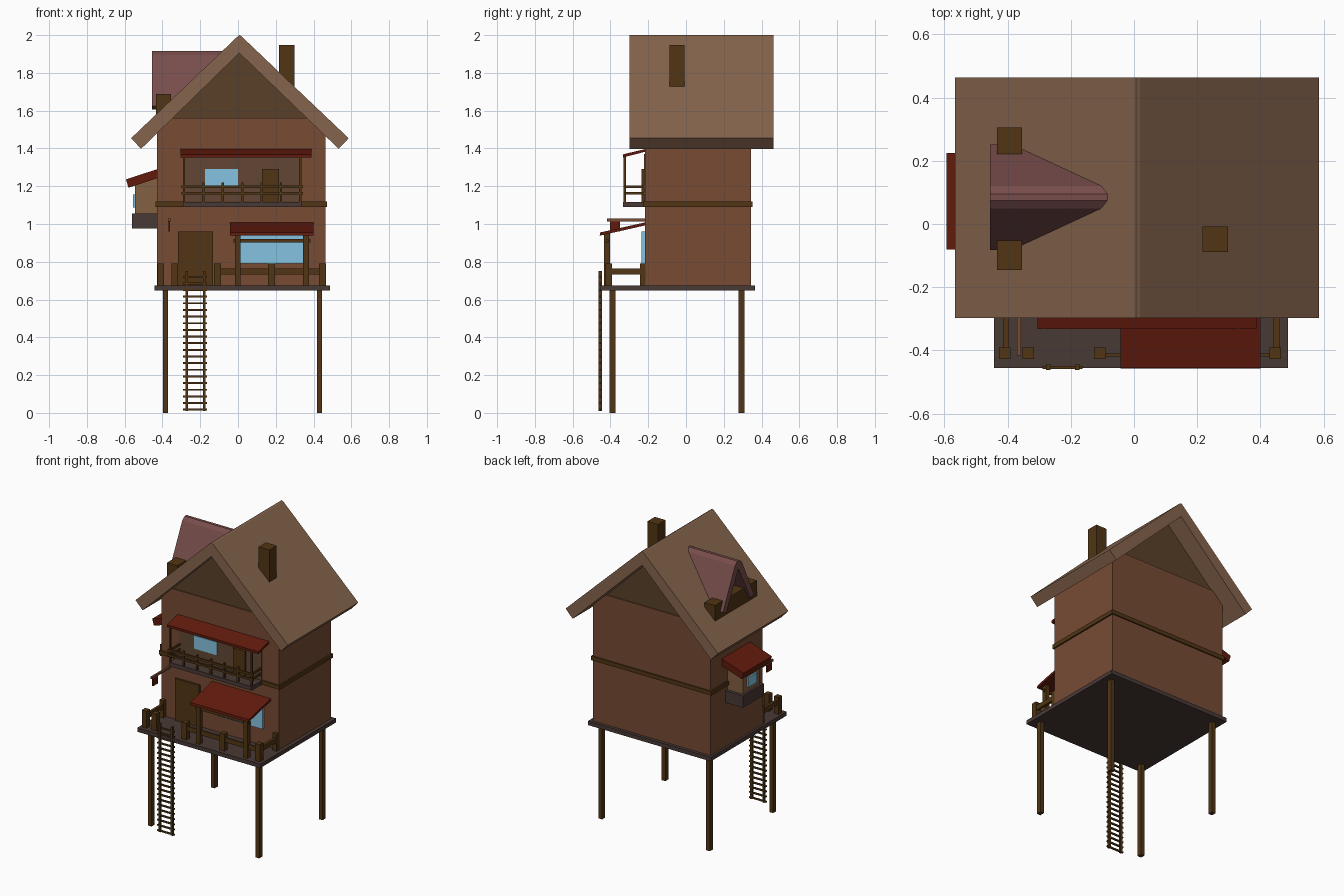
import bpy, bmesh
from mathutils import Vector

if "Cube" in bpy.data.objects:
    bpy.data.objects.remove(bpy.data.objects["Cube"])


def mat(name, r, g, b):
    m = bpy.data.materials.new(name)
    m.diffuse_color = [(c / 255) ** 2.2 for c in (r, g, b)] + [1]
    m.use_nodes = True
    m.node_tree.nodes["Principled BSDF"].inputs["Base Color"].default_value = m.diffuse_color
    return m


WALL = mat("wall_wood", 118, 76, 55)
ROOF = mat("roof_wood", 133, 100, 78)
GABLE = mat("gable_wood", 90, 66, 45)
DARK = mat("dark_timber", 82, 56, 27)
DECK = mat("deck_grey", 74, 60, 57)
RED = mat("red_tile", 98, 32, 20)
PANEL = mat("panel_wood", 98, 72, 55)
GLASS = mat("glass_blue", 132, 194, 224)
MAUVE = mat("mauve_tile", 118, 78, 76)
TAN = mat("bay_wood", 130, 96, 68)


def finish(name, bm, m):
    bmesh.ops.recalc_face_normals(bm, faces=bm.faces)
    me = bpy.data.meshes.new(name)
    bm.to_mesh(me)
    bm.free()
    ob = bpy.data.objects.new(name, me)
    ob.data.materials.append(m)
    bpy.context.collection.objects.link(ob)
    return ob


def box(name, x0, x1, y0, y1, z0, z1, m):
    bm = bmesh.new()
    bmesh.ops.create_cube(bm, size=1)
    for v in bm.verts:
        v.co = Vector(((x0 + x1) / 2 + v.co.x * (x1 - x0),
                       (y0 + y1) / 2 + v.co.y * (y1 - y0),
                       (z0 + z1) / 2 + v.co.z * (z1 - z0)))
    return finish(name, bm, m)


def prism(name, pts, axis, a, b, m):
    """Profile (u, z) extruded along x or y; an end may be a function of z."""
    bm = bmesh.new()
    rings = []
    for end in (a, b):
        ring = []
        for u, z in pts:
            e = end(z) if callable(end) else end
            ring.append(bm.verts.new((e, u, z) if axis == 'x' else (u, e, z)))
        rings.append(ring)
    bm.faces.new(rings[0])
    bm.faces.new(rings[1])
    n = len(pts)
    for i in range(n):
        j = (i + 1) % n
        bm.faces.new((rings[0][i], rings[0][j], rings[1][j], rings[1][i]))
    return finish(name, bm, m)


# Stilts and deck
for i, x in enumerate((-0.384, 0.431)):
    for j, y in enumerate((-0.389, 0.294)):
        box(f"stilt_{i}{j}", x - .014, x + .014, y - .017, y + .017, 0, .65, DARK)
box("deck", -.443, .487, -.455, .365, .647, .674, DECK)

# House body, gable and storey band
prism("house_walls", [(-.428, .674), (.462, .674), (.462, 1.475), (.365, 1.56),
                      (-.35, 1.56), (-.428, 1.485)], 'y', -.217, .344, WALL)
prism("gable_walls", [(-.36, 1.555), (.37, 1.555), (.007, 1.91)], 'y', -.209, .336, GABLE)
box("storey_band", -.438, .472, -.225, .352, 1.09, 1.118, DARK)

# Main roof
prism("main_roof", [(-.566, 1.454), (-.002, 1.993), (.007, 2.0), (.019, 1.993), (.586, 1.454),
                    (.533, 1.398), (.007, 1.905), (-.513, 1.398)], 'y', -.298, .463, ROOF)
box("chimney", .217, .298, -.088, -.008, 1.68, 1.947, DARK)

# Dormer: steep small roof cut to the main slope, sitting on a cross beam
c = .085


def slope(z):
    return -.545 + (z - 1.454) / .956


prism("dormer_roof", [(c - .167, 1.625), (c - .036, 1.895), (c - .01, 1.915), (c + .01, 1.915),
                      (c + .036, 1.895), (c + .167, 1.625), (c + .132, 1.607),
                      (c, 1.86), (c - .132, 1.607)], 'x', -.456, slope, MAUVE)
box("dormer_beam", -.434, -.355, -.146, .306, 1.57, 1.687, DARK)

# Left bay window
box("bay_base", -.56, -.42, -.04, .185, .976, 1.056, DECK)
box("bay_body", -.545, -.42, -.018, .163, 1.056, 1.25, TAN)
box("bay_glass", -.556, -.54, .025, .12, 1.088, 1.157, GLASS)
prism("bay_roof", [(-.593, 1.236), (-.42, 1.293), (-.42, 1.245), (-.58, 1.192)],
      'y', -.08, .225, RED)

# Upper balcony
box("balcony_panel", -.29, .335, -.222, -.21, 1.118, 1.37, PANEL)
box("balcony_floor", -.29, .337, -.333, -.21, 1.09, 1.117, DECK)
box("balcony_door", .127, .217, -.236, -.21, 1.117, 1.29, DARK)
box("balcony_window", -.175, 0, -.227, -.21, 1.2, 1.29, GLASS)
prism("balcony_roof", [(-.333, 1.369), (-.21, 1.398), (-.21, 1.384), (-.333, 1.353)],
      'x', -.305, .388, RED)
for i in range(7):
    x = -.286 + i * .1027
    top = 1.37 if i in (0, 6) else 1.22
    box(f"balcony_post_{i}", x - .006, x + .006, -.33, -.318, 1.115, top, DARK)
for i, z in enumerate((1.162, 1.197)):
    box(f"balcony_front_rail_{i}", -.3, .345, -.332, -.32, z - .007, z + .007, DARK)
    for j, x in enumerate((-.286, .33)):
        box(f"balcony_side_rail_{i}{j}", x - .005, x + .005, -.33, -.21, z - .007, z + .007, DARK)

# Lower door and large window
box("front_door", -.317, -.132, -.23, -.21, .674, .96, DARK)
box("front_window", .012, .349, -.236, -.21, .792, .96, GLASS)

# Lower awning with posts and beam
prism("awning_roof", [(-.455, .955), (-.21, 1.01), (-.21, .994), (-.457, .938)],
      'x', -.043, .4, RED)
for i, x in enumerate((-.001, .36)):
    box(f"awning_post_{i}", x - .015, x + .015, -.433, -.402, .674, .95, DARK)
box("awning_beam", -.025, .385, -.424, -.41, .903, .92, DARK)

# Deck railing
for i, x in enumerate((-.409, -.335, -.108, .178, .447)):
    box(f"rail_post_{i}", x - .018, x + .018, -.428, -.391, .674, .79, DARK)
for i, x in enumerate((-.409, .447)):
    box(f"rail_wall_post_{i}", x - .016, x + .016, -.243, -.215, .674, .79, DARK)
    box(f"side_rail_{i}", x - .005, x + .013, -.41, -.215, .732, .765, DARK)
box("front_rail", -.108, .447, -.42, -.41, .732, .765, DARK)

# Hanging sign on its bracket
box("sign_bracket", -.37, -.357, -.417, -.21, 1.014, 1.028, WALL)
box("sign_board", -.367, -.36, -.402, -.35, .96, 1.014, RED)

# Ladder
for i, x in enumerate((-.272, -.179)):
    box(f"ladder_side_{i}", x - .007, x + .007, -.462, -.445, .01, .752, DARK)
for i in range(21):
    z = .017 + i * .0352
    box(f"ladder_rung_{i}", -.29, -.163, -.459, -.449, z - .005, z + .005, DARK)
